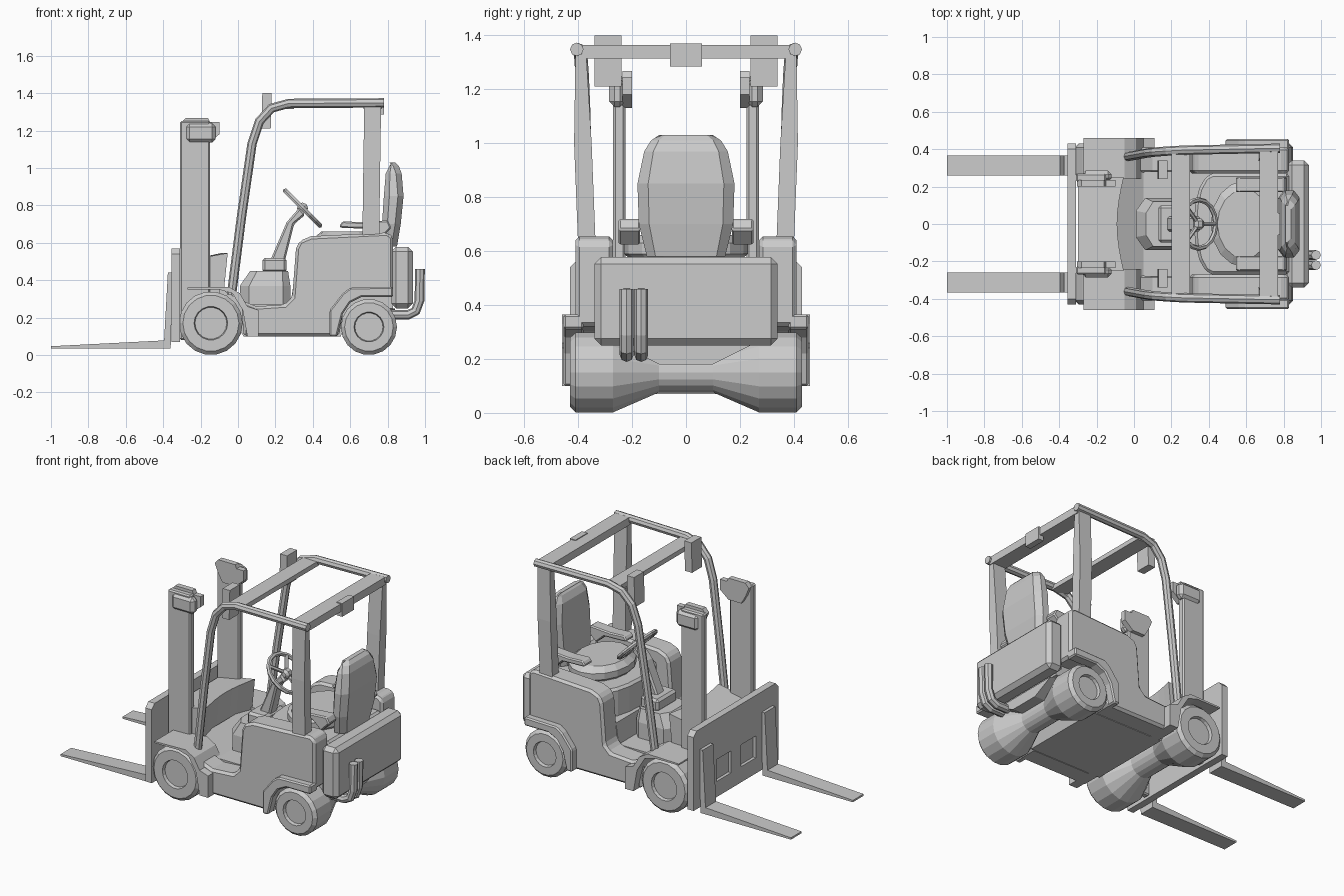
import bpy, bmesh
from math import sin, cos, pi
from mathutils import Vector, Matrix

default_cube = bpy.data.objects.get("Cube")
if default_cube:
    bpy.data.objects.remove(default_cube, do_unlink=True)

paint = bpy.data.materials.new("light_grey")
paint.use_nodes = True
grey = (.6, .6, .6, 1)
paint.diffuse_color = grey
paint.node_tree.nodes["Principled BSDF"].inputs["Base Color"].default_value = grey


def finish(name, bm, bevel=0, mirror=False):
    """Turn a bmesh into a flat-shaded object, optionally bevelled and mirrored in y."""
    bmesh.ops.recalc_face_normals(bm, faces=bm.faces)
    mesh = bpy.data.meshes.new(name)
    bm.to_mesh(mesh)
    bm.free()
    mesh.materials.append(paint)
    obj = bpy.data.objects.new(name, mesh)
    bpy.context.collection.objects.link(obj)
    if bevel:
        mod = obj.modifiers.new("chamfer", "BEVEL")
        mod.width, mod.segments, mod.limit_method = bevel, 1, "ANGLE"
    if mirror:
        mod = obj.modifiers.new("other_side", "MIRROR")
        mod.use_axis = (False, True, False)
        mod.use_mirror_merge = False
    return obj


def prism(name, points, low, high, axis="y", bevel=0, mirror=False):
    """Extrude an outline: (x, z) along y, (x, y) along z, or (y, z) along x."""
    place = {"x": lambda p, d: (d, p[0], p[1]),
             "y": lambda p, d: (p[0], d, p[1]),
             "z": lambda p, d: (p[0], p[1], d)}[axis]
    bm = bmesh.new()
    face = bm.faces.new([bm.verts.new(place(p, low)) for p in points])
    extruded = bmesh.ops.extrude_face_region(bm, geom=[face])["geom"]
    shift = Vector(place((0, 0), high - low))
    bmesh.ops.translate(bm, vec=shift, verts=[v for v in extruded if isinstance(v, bmesh.types.BMVert)])
    return finish(name, bm, bevel, mirror)


def box(name, x, y, z, bevel=0, mirror=False):
    outline = [(x[0], z[0]), (x[1], z[0]), (x[1], z[1]), (x[0], z[1])]
    return prism(name, outline, y[0], y[1], "y", bevel, mirror)


def loft(name, rings, bevel=0, mirror=False, closed=False):
    """Skin a list of equal-length rings."""
    bm = bmesh.new()
    rows = [[bm.verts.new(p) for p in ring] for ring in rings]
    pairs = list(zip(rows, rows[1:]))
    if closed:
        pairs.append((rows[-1], rows[0]))
    else:
        bm.faces.new(rows[0])
        bm.faces.new(rows[-1])
    for a, b in pairs:
        for i in range(len(a)):
            j = (i + 1) % len(a)
            bm.faces.new((a[i], a[j], b[j], b[i]))
    return finish(name, bm, bevel, mirror)


def tube(name, path, radius, mirror=False, sides=8, closed=False):
    path = [Vector(p) for p in path]
    rings, count = [], len(path)
    for i, p in enumerate(path):
        if closed:
            along = path[(i + 1) % count] - path[i - 1]
        else:
            along = path[min(i + 1, count - 1)] - path[max(i - 1, 0)]
        across = along.orthogonal() if abs(along.normalized().y) > .99 else along.cross(Vector((0, 1, 0)))
        if closed:
            across = along.cross(Vector((1, 0, 1)))
        across.normalize()
        up = along.cross(across).normalized()
        rings.append([p + radius * (across * cos(2 * pi * k / sides) + up * sin(2 * pi * k / sides))
                      for k in range(sides)])
    return loft(name, rings, mirror=mirror, closed=closed)


def spin(name, x, z, profile, sides=18):
    """Turn a (y, radius) profile around an axle."""
    return loft(name, [[(x + r * cos(2 * pi * k / sides), y, z + r * sin(2 * pi * k / sides))
                        for k in range(sides)] for y, r in profile])


# Wheel pairs joined by waisted axles, with recessed hubs
for name, x, r, hub in (("front", -.145, .17, .085), ("rear", .7, .15, .075)):
    half = [(.41, hub), (.43, hub + .005), (.43, r - .02), (.41, r), (.27, r), (.1, r * .5)]
    spin(name + "_wheels_and_axle", x, r, half + [(-y, s) for y, s in reversed(half)])

# Chassis side walls with seat shoulder and wheel arch
prism("side_wall", [(.03, .1), (.54, .1), (.56, .22), (.61, .3), (.7, .32), (.83, .32), (.83, .63),
                    (.8, .655), (.39, .635), (.33, .61), (.31, .57), (.29, .31), (.25, .27),
                    (.1, .26), (0, .3), (.02, .25)], .27, .41, bevel=.015, mirror=True)
prism("floor_pan", [(-.1, .3), (.03, .1), (.55, .1), (.6, .25), (.83, .25), (.83, .4), (.3, .4),
                    (.28, .27), (.05, .27), (-.1, .36)], -.28, .28)
prism("rear_underbody", [(-.24, .25), (-.1, .18), (.1, .18), (.24, .25)], .6, .84, "x")

# Fenders
prism("rear_fender", [(.49, .24), (.56, .33), (.6, .36), (.83, .365), (.83, .31), (.66, .31),
                      (.6, .28), (.56, .22), (.53, .1), (.49, .1)], .38, .455, bevel=.008, mirror=True)
prism("front_fender", [(-.27, .36), (-.05, .365), (.01, .33), (.05, .26), (.11, .24), (.11, .1), (.05, .1),
                       (.025, .24), (-.03, .33), (-.1, .35), (-.27, .35)], .24, .46, mirror=True)

# Front bulkhead with a hollowed rear face
arc = [(-.055 - .035 * cos(t * pi / 8), .25 * t / 4) for t in range(-4, 5)]
outline = [(-.3, -.25), *arc, (-.3, .25)]
loft("front_bulkhead", [[(x - (.03 if x > -.2 else 0), y, .25) for x, y in outline],
                        [(x, y, .545 if x > -.2 else .5) for x, y in outline]])

# Pedal cowl, column and steering wheel
cowl = [(.01, .07), (.06, .14), (.24, .14), (.28, .1)]
cowl += [(x, -y) for x, y in reversed(cowl)]
loft("pedal_cowl", [[(x, y, .25) for x, y in cowl], [(x, y, .37) for x, y in cowl],
                    [(.17 + (x - .15) * .75, y * .85, .45) for x, y in cowl]])
box("column_base", (.13, .26), (-.1, .1), (.44, .52), .015)
prism("steering_column", [(.17, .5), (.25, .5), (.3, .7), (.36, .75), (.33, .79), (.26, .71)],
      -.04, .04, bevel=.01)
centre = Vector((.345, 0, .785))
slope = Vector((1, 0, -1)).normalized()
side = Vector((0, 1, 0))
rim = [centre + .13 * (slope * cos(k * pi / 8) + side * sin(k * pi / 8)) for k in range(16)]
tube("steering_rim", rim, .014, sides=6, closed=True)
for k in (0, 6, 10):
    tube("steering_spoke", [centre, rim[k]], .012, sides=6)
spin("steering_hub", centre.x, centre.z, [(-.03, .015), (-.015, .03), (.015, .03), (.03, .015)], 8)

# Seat hood with a bulged front, then cushion, back and armrests
bulge = [(.42 - .1 * cos(t * pi / 8), .27 * sin(t * pi / 8)) for t in range(-4, 5)]
prism("seat_hood", [(.83, -.27), *bulge, (.83, .27)], .25, .575, "z", .015)


def cushion_ring(scale, z):
    return [(.59 + .18 * scale * cos(k * pi / 8), .23 * scale * sin(k * pi / 8), z) for k in range(16)]


loft("seat_cushion", [cushion_ring(.85, .56), cushion_ring(1, .59), cushion_ring(1, .63),
                      cushion_ring(.8, .66)])


def back_ring(z, front, rear, half):
    inset = half * .78
    middle = front + (rear - front) * .4
    return [(front + .02, -inset, z), (front + .02, inset, z), (middle, half, z), (rear - .03, half, z),
            (rear, inset, z), (rear, -inset, z), (rear - .03, -half, z), (middle, -half, z)]


loft("seat_back", [back_ring(*row) for row in (
    (.58, .74, .85, .145), (.7, .75, .87, .175), (.85, .76, .885, .18), (.97, .77, .875, .155),
    (1.01, .79, .86, .13), (1.03, .81, .84, .1))])
prism("armrest", [(.54, .69), (.56, .715), (.66, .71), (.8, .72), (.82, .68), (.76, .62),
                  (.7, .675), (.55, .68)], .17, .25, bevel=.012, mirror=True)

# Counterweight and twin exhaust
box("counterweight", (.82, .935), (-.34, .34), (.25, .578), .025)
for y in (-.22, -.166):
    tube("exhaust_pipe", [(.82, y, .215), (.91, y, .215), (.95, y, .235), (.97, y, .29), (.973, y, .46)], .026)

# Overhead guard
tube("guard_rail", [(-.035, .36, .32), (.02, .37, .75), (.075, .38, 1.13), (.115, .385, 1.25),
                    (.18, .39, 1.32), (.27, .395, 1.345), (.78, .405, 1.348)], .025, mirror=True)
loft("rear_post", [[(x, y, z) for x, y in ((a, c), (a + w, c), (a + w, d), (a, d))]
                   for z, a, w, c, d in ((.62, .665, .09, .335, .4), (1, .67, .09, .35, .415),
                                         (1.33, .675, .09, .37, .41))], mirror=True)
box("rear_crossbar", (.67, .77), (-.4, .4), (1.315, 1.365))
box("front_crossbar", (.2, .3), (-.39, .39), (1.315, 1.345))
box("rear_lamp", (.74, .78), (-.06, .06), (1.285, 1.37))
prism("front_lamp", [(.125, 1.21), (.175, 1.21), (.18, 1.4), (.13, 1.4)], .24, .34, mirror=True)

# Mast uprights and heads
box("mast_upright", (-.31, -.15), (.225, .27), (.08, 1.25), .008, True)
prism("mast_head", [(-.28, 1.18), (-.25, 1.13), (-.16, 1.13), (-.1, 1.18), (-.1, 1.245), (-.15, 1.245),
                    (-.16, 1.268), (-.28, 1.268), (-.305, 1.24)], .2, .235, mirror=True)
box("mast_head_cap", (-.28, -.12), (.225, .285), (1.135, 1.24), .02, True)

# Carriage plate with two recessed panels
plate = [(-.43, .07), (.43, .07), (.43, .54), (.4, .57), (-.4, .57), (-.43, .54)]
carriage = prism("carriage_plate", plate, -.355, -.31, "x")
cutter = box("panel_cutter", (-.4, -.335), (.05, .2), (.17, .31), mirror=True)
cutter.hide_render = True
cutter.hide_set(True)
cut = carriage.modifiers.new("panels", "BOOLEAN")
cut.object, cut.operation, cut.solver = cutter, "DIFFERENCE", "EXACT"

# Forks
prism("fork", [(-1, .035), (-.36, .035), (-.35, .44), (-.375, .44), (-.395, .078), (-1, .047)],
      .26, .367, mirror=True)
